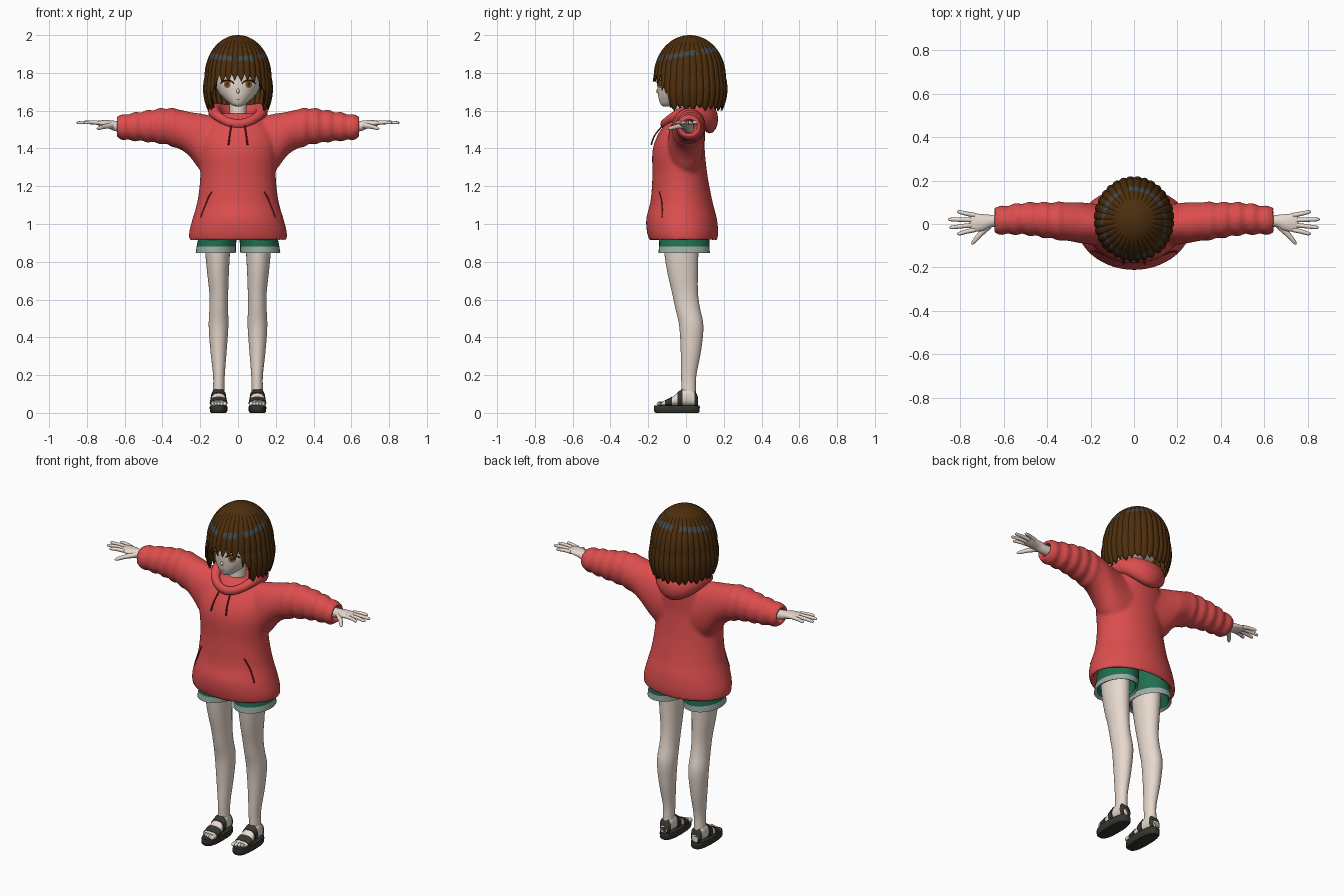
import bpy, bmesh, math
from mathutils import Vector as V

if "Cube" in bpy.data.objects:
    bpy.data.objects.remove(bpy.data.objects["Cube"])


def material(name, r, g, b):
    m = bpy.data.materials.new(name)
    m.use_nodes = True
    m.diffuse_color = (r, g, b, 1)
    m.node_tree.nodes["Principled BSDF"].inputs["Base Color"].default_value = (r, g, b, 1)
    return m


RED = material("red_cloth", .72, .075, .075)
DARK_RED = material("dark_red", .2, .015, .02)
SKIN = material("skin", .8, .69, .61)
HAIR = material("brown_hair", .075, .027, .004)
SHINE = material("hair_shine", .055, .065, .065)
GREEN = material("green_cloth", .013, .16, .075)
TRIM = material("grey_trim", .33, .42, .38)
SANDAL = material("dark_sandal", .035, .037, .03)
IRIS = material("amber_iris", .3, .12, .03)
WHITE = material("eye_white", .8, .78, .75)


def make(name, verts, faces, mats, rule=None, sharp=50):
    mesh = bpy.data.meshes.new(name)
    mesh.from_pydata(verts, [], faces)
    bm = bmesh.new()
    bm.from_mesh(mesh)
    bmesh.ops.recalc_face_normals(bm, faces=bm.faces)
    for f in bm.faces:
        f.smooth = True
        if rule:
            f.material_index = rule(f.calc_center_median())
    bm.to_mesh(mesh)
    bm.free()
    mesh.set_sharp_from_angle(angle=math.radians(sharp))
    for m in mats:
        mesh.materials.append(m)
    obj = bpy.data.objects.new(name, mesh)
    bpy.context.collection.objects.link(obj)
    return obj


def smooth(rows, steps=5):
    """Pass a smooth curve through rows of numbers."""
    out = []
    last = len(rows) - 1
    for i in range(last):
        p, q, r, s = (rows[max(0, min(last, i + k))] for k in (-1, 0, 1, 2))
        for j in range(steps):
            t = j / steps
            out.append([b + t * (c - a) / 2 + t * t * (a - 2.5 * b + 2 * c - d / 2)
                        + t ** 3 * (1.5 * (b - c) + (d - a) / 2) for a, b, c, d in zip(p, q, r, s)])
    return out + [list(rows[-1])]


def loft(rings, n=32, power=1, loop=False):
    """Skin over rings given as centre and two half-axes."""
    def soft(v):
        return math.copysign(abs(v) ** power, v)
    verts = [c + a * soft(math.cos(math.tau * k / n)) + b * soft(math.sin(math.tau * k / n))
             for c, a, b in rings for k in range(n)]
    m = len(rings)
    faces = [(i * n + k, i * n + (k + 1) % n, (i + 1) % m * n + (k + 1) % n, (i + 1) % m * n + k)
             for i in range(m if loop else m - 1) for k in range(n)]
    if not loop:
        faces += [tuple(range(n)), tuple(range((m - 1) * n, m * n))]
    return verts, faces


def upright(rows, side=1):
    """Rings from rows of height, centre x, half width, front y, back y."""
    return [(V((x * side, (f + b) / 2, z)), V((w, 0, 0)), V((0, (b - f) / 2, 0))) for z, x, w, f, b in rows]


def sideways(rows, side=1):
    """Rings from rows of x, bottom, top, front y, back y."""
    return [(V((x * side, (f + b) / 2, (lo + hi) / 2)), V((0, (b - f) / 2, 0)), V((0, 0, (hi - lo) / 2)))
            for x, lo, hi, f, b in rows]


def tube(name, rows, mat, steps=4):
    """Rounded limb through rows of x, y, z, radius."""
    d = (V(rows[-1][:3]) - V(rows[0][:3])).normalized()
    u = d.cross(V((0, 1, 0)) if abs(d.z) > .8 else V((0, 0, 1))).normalized()
    w = u.cross(d)
    return make(name, *loft([(V(r[:3]), u * r[3], w * r[3]) for r in smooth(rows, steps)], 10), [mat])


def front_y(obj, x, z):
    ev = obj.evaluated_get(bpy.context.evaluated_depsgraph_get())
    return ev.ray_cast(V((x, -1, z)), V((0, 1, 0)))[1].y


def decal(name, obj, x, z, w, h, lift, mat, n=20, m=4):
    """Thin oval laid on the front of a surface."""
    pts = [(x + w * j / m * math.cos(math.tau * k / n), z + h * j / m * math.sin(math.tau * k / n))
           for j in range(1, m + 1) for k in range(n)]
    verts = [(px, front_y(obj, px, pz) - lift, pz) for px, pz in pts]
    faces = [tuple(range(n))] + [(j * n + k, j * n + (k + 1) % n, (j + 1) * n + (k + 1) % n, (j + 1) * n + k)
                                 for j in range(m - 1) for k in range(n)]
    return make(name, verts, faces, [mat])


# Hooded top: body and sleeves fused into one skin, hollow at hem and cuffs
body = [(1.06, 0, .2, -.16, .12), (.92, 0, .24, -.175, .148)] + smooth([
    (.91, 0, .258, -.192, .165), (.96, 0, .258, -.207, .17), (1.03, 0, .24, -.21, .163),
    (1.12, 0, .215, -.188, .14), (1.25, 0, .2, -.178, .115), (1.38, 0, .205, -.178, .1),
    (1.46, 0, .2, -.155, .1), (1.53, 0, .165, -.112, .1), (1.585, 0, .1, -.06, .08)])
verts, faces = loft(upright(body), 48)
sleeve = smooth([
    (0, 1.2, 1.56, -.1, .09), (.12, 1.22, 1.57, -.1, .09), (.2, 1.285, 1.585, -.095, .095),
    (.25, 1.35, 1.592, -.088, .1), (.3, 1.392, 1.603, -.078, .1), (.38, 1.42, 1.614, -.068, .1),
    (.5, 1.437, 1.597, -.05, .098), (.6, 1.445, 1.58, -.048, .083), (.645, 1.462, 1.568, -.042, .075)], 8)
for r in sleeve:
    if .33 < r[0] < .63:
        fold = .005 * math.sin(r[0] * 95)
        r[1:] = [r[1] - fold, r[2] + fold, r[3] - fold, r[4] + fold]
sleeve += [(.642, 1.478, 1.552, -.026, .06), (.58, 1.478, 1.552, -.026, .06)]
for side in (1, -1):
    v, f = loft(sideways(sleeve, side), 32)
    faces += [tuple(i + len(verts) for i in face) for face in f]
    verts += v
hoodie = make("hooded_top", verts, faces, [RED])
fuse = hoodie.modifiers.new("fuse", "REMESH")
fuse.mode, fuse.voxel_size, fuse.use_smooth_shade = "VOXEL", .009, True
relax = hoodie.modifiers.new("relax", "SMOOTH")
relax.factor, relax.iterations = .5, 5

# Hood lying round the neck, thick and drooping at the back
rings = []
for k in range(48):
    t = math.tau * k / 48
    s, c = math.sin(t), math.cos(t)
    w = (1 - c) / 2
    rings.append((V((.125 * s, .005 - .12 * c, 1.53 + .025 * w + .05 * s * s)),
                  V((s, -c, 0)) * (.02 + .025 * w), V((0, 0, .025 + .05 * w * w))))
make("hood", *loft(rings, 16, loop=True), [RED])

# Neck and head
make("neck", *loft(upright(smooth([(1.5, 0, .06, -.07, .06), (1.56, 0, .046, -.055, .045),
                                   (1.68, 0, .046, -.05, .05)]))), [SKIN])
head = make("head", *loft(upright(smooth([
    (1.622, 0, .012, -.118, -.07), (1.632, 0, .036, -.133, -.04), (1.66, 0, .07, -.144, .04),
    (1.7, 0, .105, -.15, .11), (1.76, 0, .128, -.152, .15), (1.85, 0, .135, -.14, .16),
    (1.92, 0, .1, -.09, .12), (1.96, 0, .03, -.03, .05)])), 40), [SKIN])
tube("nose", [(0, -.145, 1.72, .004), (0, -.152, 1.7, .008), (0, -.147, 1.692, .003)], SKIN)
bpy.context.view_layer.update()

# Bob of hair: strands from the crown, short fringe, long sides
COLS, ROWS, STRAND = 192, 40, 6


def hair_point(col, row):
    k = col % COLS
    ang = math.tau * k / COLS
    away = math.degrees(min(ang, math.tau - ang))
    zig = abs(k % STRAND - STRAND / 2) / (STRAND / 2)
    low = 1.755 if away < 40 else 1.69 if away < 54 else 1.605
    low += zig * (.035 if away < 54 else .02) + .008 * math.sin(k // STRAND * 2.3)
    z = 2 - (2 - low) * (row / ROWS) ** 2
    u = (1.78 - z) / .18
    r = 1 + .25 * u - .35 * u * u if u > 0 else math.sqrt(max(0, 1 - ((z - 1.78) / .22) ** 2))
    r *= 1 - .035 * zig ** 2 * min(1, row / 12)
    return V((.178 * r * math.sin(ang), .02 - .192 * r * math.cos(ang), z))


def shine(c):
    strand = int((math.atan2(c.x, c.y) + math.pi) / math.tau * COLS / STRAND)
    return int(abs(c.z - 1.9 - .16 * c.y) < .013 and strand % 7 != 0)


verts = [hair_point(k, j) for j in range(1, ROWS + 1) for k in range(COLS)]
faces = [tuple(range(COLS))] + [
    (j * COLS + k, j * COLS + (k + 1) % COLS, (j + 1) * COLS + (k + 1) % COLS, (j + 1) * COLS + k)
    for j in range(ROWS - 1) for k in range(COLS)]
hair = make("hair", verts, faces, [HAIR, SHINE], shine, 30)
thick = hair.modifiers.new("thickness", "SOLIDIFY")
thick.thickness, thick.offset = .009, -1

# Mouth
decal("mouth", head, 0, 1.661, .012, .002, .002, DARK_RED)

for side, tag in ((1, "left"), (-1, "right")):
    # Eye in thin layers with a lash line
    x = .057 * side
    decal(tag + "_eye", head, x, 1.738, .03, .022, .002, WHITE)
    decal(tag + "_iris", head, x, 1.74, .018, .021, .004, IRIS)
    decal(tag + "_pupil", head, x, 1.742, .008, .011, .006, HAIR)
    lash = [(x + d * .034, 1.762 - .016 * d * d) for d in (-1, -.5, 0, .5, 1)]
    tube(tag + "_lash", [(a, front_y(head, a, b) - .002, b, .004) for a, b in lash], HAIR)

    # Drawstring and pocket slit
    tube(tag + "_drawstring", [(.036 * side, -.125, 1.52, .004), (.044 * side, -.165, 1.47, .004),
                               (.05 * side, -.184, 1.42, .005)], DARK_RED)
    slit = [(.14, 1.17), (.165, 1.12), (.185, 1.07), (.197, 1.035)]
    tube(tag + "_pocket_slit", [(a * side, front_y(hoodie, a * side, b), b, .004) for a, b in slit], DARK_RED)

    # Hand: wrist and palm, four fingers, thumb
    make(tag + "_palm", *loft(sideways(smooth([
        (.58, 1.482, 1.542, -.015, .045), (.65, 1.492, 1.546, -.014, .042), (.69, 1.508, 1.55, -.03, .045),
        (.735, 1.52, 1.548, -.036, .048), (.755, 1.529, 1.543, -.03, .044)]), side), 20), [SKIN])
    tips = ((.815, -.045), (.85, -.016), (.855, .021), (.815, .056))
    for i, (tx, ty) in enumerate(tips):
        y = -.026 + .022 * i
        tube(f"{tag}_finger_{i + 1}", [(.73 * side, y, 1.535, .011), ((.73 + tx) / 2 * side, (y + ty) / 2, 1.538, .01),
                                       ((tx - .01) * side, ty, 1.536, .008), (tx * side, ty, 1.535, .002)], SKIN)
    tube(tag + "_thumb", [(.67 * side, -.01, 1.522, .016), (.71 * side, -.05, 1.515, .012),
                          (.738 * side, -.083, 1.507, .009), (.747 * side, -.094, 1.505, .002)], SKIN)

    # Shorts leg with a pale trim, hollow underneath
    rows = [(.96, .108, .075, -.1, .09), (.855, .116, .092, -.13, .11)] + smooth([
        (.847, .118, .106, -.146, .126), (.88, .115, .104, -.143, .125),
        (.94, .107, .101, -.14, .124), (1.04, .095, .098, -.13, .11)])
    make(tag + "_shorts", *loft(upright(rows, side)), [GREEN, TRIM], lambda c: int(c.z < .879))

    # Leg
    make(tag + "_leg", *loft(upright(smooth([
        (.07, .103, .032, -.025, .055), (.13, .102, .03, -.024, .052), (.2, .101, .031, -.026, .055),
        (.33, .103, .043, -.028, .08), (.46, .103, .052, -.036, .092), (.56, .102, .049, -.058, .073),
        (.64, .102, .05, -.075, .063), (.75, .106, .058, -.1, .063), (.86, .108, .066, -.116, .066),
        (.97, .108, .07, -.12, .07)]), side)), [SKIN])

    # Foot, toes, sandal sole and straps
    foot = smooth([(.064, .022, .04, .08), (.045, .032, .038, .115), (.01, .035, .038, .135),
                   (-.035, .037, .038, .112), (-.08, .041, .038, .08), (-.125, .042, .036, .06)], 8)

    def foot_rings(lo, hi, grow):
        return [(V((.103 * side, y, (b + t) / 2)), V((w * grow, 0, 0)), V((0, 0, (t - b) / 2 * grow)))
                for y, w, b, t in foot if lo <= y <= hi]

    make(tag + "_foot", *loft(foot_rings(-1, 1, 1), 24, .85), [SKIN])
    for i in range(5):
        x, size = (.07 + .016 * i) * side, .0115 - .001 * i
        tube(f"{tag}_toe_{i + 1}", [(x, -.115, .049, size), (x, -.145 + .004 * i, .048, size),
                                    (x, -.155 + .006 * i, .046, .003)], SKIN)
    make(tag + "_sole", *loft(upright([(0, .103, .04, -.162, .066), (.008, .103, .046, -.17, .072),
                                       (.03, .103, .047, -.17, .073), (.04, .103, .045, -.168, .071)], side), 32, .75),
         [SANDAL])
    for part, lo, hi in (("toe", -.112, -.07), ("instep", -.05, -.012), ("heel", .045, .07)):
        make(f"{tag}_{part}_strap", *loft(foot_rings(lo, hi, 1.12), 24, .85), [SANDAL])
